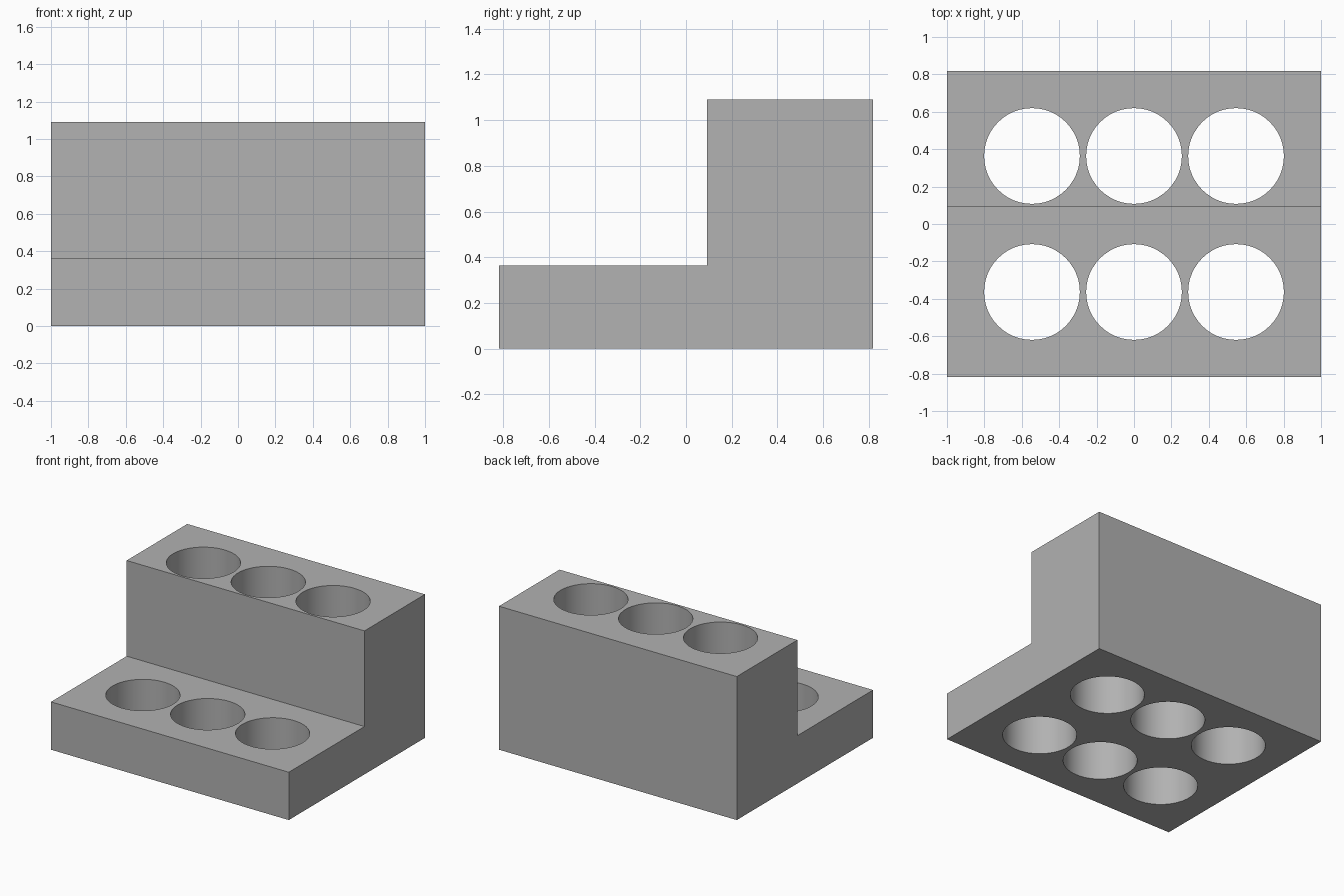
import bpy
import bmesh
import math
from mathutils import Matrix

cube = bpy.data.objects.get("Cube")
if cube:
    bpy.data.objects.remove(cube, do_unlink=True)

UNIT = 1 / 11            # module of the stand
HOLE_RADIUS = 0.256
PITCH = 6 * UNIT
ROW_Y = 4 * UNIT

grey = bpy.data.materials.new("plain grey")
grey.use_nodes = True
colour = (0.445, 0.445, 0.445, 1)
grey.diffuse_color = colour
grey.node_tree.nodes["Principled BSDF"].inputs["Base Color"].default_value = colour


def make_object(name, bm):
    bmesh.ops.recalc_face_normals(bm, faces=bm.faces)
    mesh = bpy.data.meshes.new(name)
    bm.to_mesh(mesh)
    bm.free()
    mesh.materials.append(grey)
    obj = bpy.data.objects.new(name, mesh)
    bpy.context.collection.objects.link(obj)
    return obj


# Two-step body: side profile extruded across the width
profile = [(-9, 0), (9, 0), (9, 12), (1, 12), (1, 4), (-9, 4)]
bm = bmesh.new()
side = bm.faces.new([bm.verts.new((-1, y * UNIT, z * UNIT)) for y, z in profile])
extruded = bmesh.ops.extrude_face_region(bm, geom=[side])["geom"]
bmesh.ops.translate(bm, vec=(2, 0, 0),
                    verts=[v for v in extruded if isinstance(v, bmesh.types.BMVert)])
stand = make_object("stepped_stand", bm)

# Six round holes running right through, in two rows of three
bm = bmesh.new()
for row in (-1, 1):
    for column in (-1, 0, 1):
        bmesh.ops.create_cone(
            bm, cap_ends=True, segments=48, radius1=HOLE_RADIUS, radius2=HOLE_RADIUS,
            depth=3, matrix=Matrix.Translation((column * PITCH, row * ROW_Y, 0.5)))
cutter = make_object("hole_cutter", bm)
cutter.hide_render = True

cut = stand.modifiers.new("holes", 'BOOLEAN')
cut.operation = 'DIFFERENCE'
cut.solver = 'EXACT'
cut.object = cutter

bpy.ops.object.select_all(action='DESELECT')
stand.select_set(True)
bpy.context.view_layer.objects.active = stand
bpy.ops.object.modifier_apply(modifier=cut.name)
bpy.data.objects.remove(cutter, do_unlink=True)

# Smooth hole walls, crisp rims and corners
bpy.ops.object.shade_smooth_by_angle(angle=math.radians(30))
